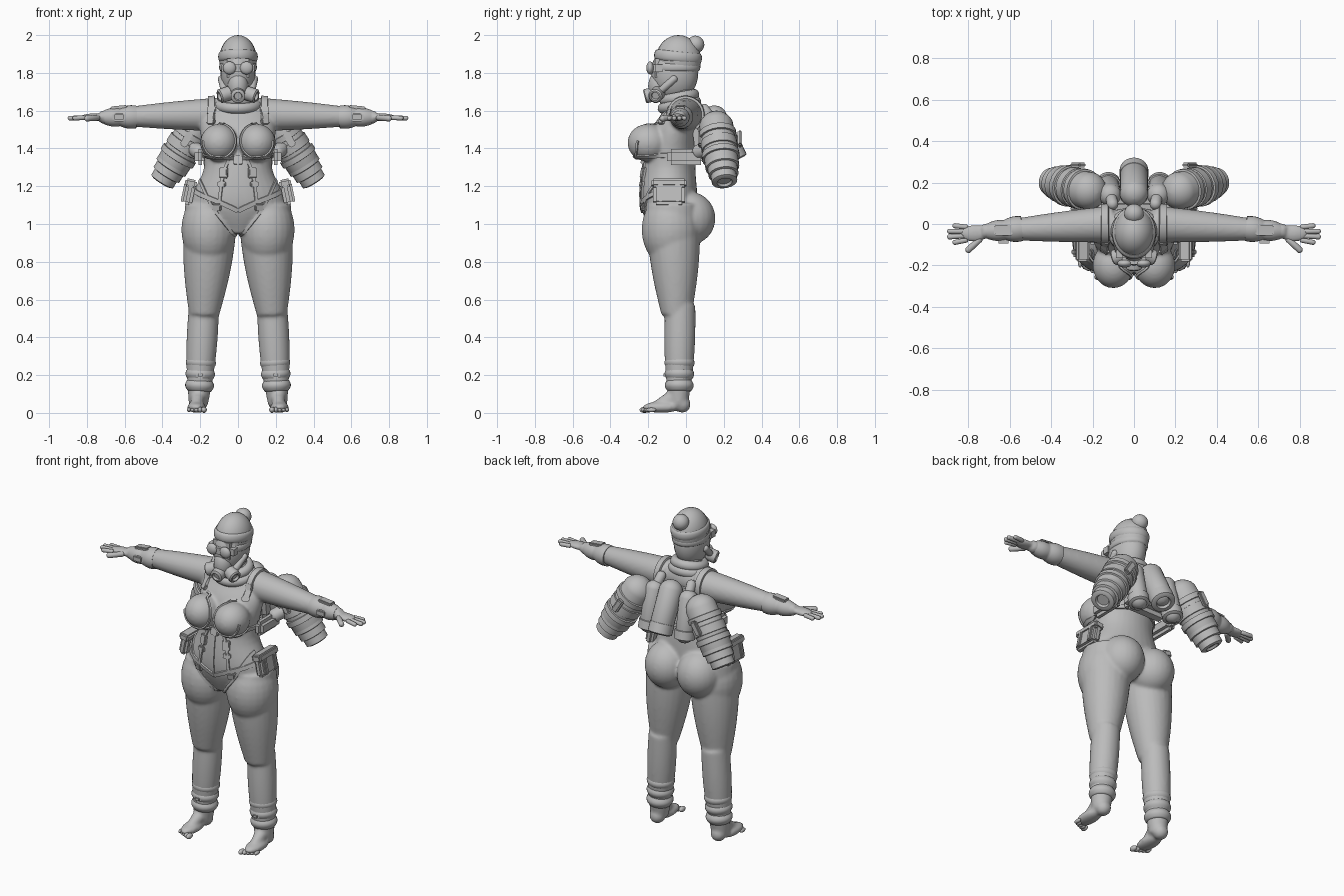
import bpy, bmesh, math
from math import sin, cos, pi, tau
from mathutils import Vector, Matrix
from mathutils.bvhtree import BVHTree

default_cube = bpy.data.objects.get("Cube")
if default_cube:
    bpy.data.objects.remove(default_cube)

grey = bpy.data.materials.new("clay grey")
grey.use_nodes = True
grey.diffuse_color = (.5, .5, .5, 1)
grey.node_tree.nodes["Principled BSDF"].inputs["Base Color"].default_value = grey.diffuse_color


def finish(name, bm, mirror=False, angle=40):
    bmesh.ops.recalc_face_normals(bm, faces=bm.faces)
    mesh = bpy.data.meshes.new(name)
    bm.to_mesh(mesh)
    bm.free()
    mesh.materials.append(grey)
    mesh.polygons.foreach_set("use_smooth", [True] * len(mesh.polygons))
    mesh.set_sharp_from_angle(angle=math.radians(angle))
    part = bpy.data.objects.new(name, mesh)
    bpy.context.collection.objects.link(part)
    if mirror:
        part.modifiers.new("mirror", 'MIRROR')
    return part


def spline(points, steps=6):
    """Catmull-Rom curve through points of any dimension."""
    points = [Vector(p) for p in points]
    padded = [points[0]] + points + [points[-1]]
    curve = []
    for before, start, end, after in zip(padded, padded[1:], padded[2:], padded[3:]):
        for step in range(steps):
            t = step / steps
            slope_in, slope_out = (end - before) / 2, (after - start) / 2
            smooth = t * t * (3 - 2 * t)
            curve.append(start.lerp(end, smooth) + slope_in * t * (1 - t) ** 2 - slope_out * t * t * (1 - t))
    return curve + [points[-1]]


def skin(bm, rings, closed=False):
    loops = [[bm.verts.new(point) for point in ring] for ring in rings]
    following = loops[1:] + loops[:1] if closed else loops[1:]
    for low, high in zip(loops, following):
        for i in range(len(low)):
            bm.faces.new((low[i - 1], low[i], high[i], high[i - 1]))
    if not closed:
        bm.faces.new(loops[0])
        bm.faces.new(loops[-1])


def circle(count):
    return [(cos(tau * i / count), sin(tau * i / count)) for i in range(count)]


def lathe(bm, start, end, profile, sides=24):
    """Turned shape along a line; profile holds (fraction of length, radius)."""
    start, end = Vector(start), Vector(end)
    turn = (end - start).to_track_quat('Z', 'Y')
    skin(bm, [[start.lerp(end, t) + turn @ Vector((radius * c, radius * s, 0)) for c, s in circle(sides)]
              for t, radius in profile])


def limb(bm, start, end, first, last, bulge=0, folds=1, steps=24):
    """Tapered form, swollen once or in several folds."""
    ts = [i / steps for i in range(steps + 1)]
    lathe(bm, start, end, [(t, first + (last - first) * t + bulge * abs(sin(pi * folds * t))) for t in ts])


def capsule(bm, start, end, radius):
    cap = radius / (Vector(end) - Vector(start)).length
    arc = [(cap - cap * cos(a), radius * sin(a)) for a in [pi * k / 12 + .02 for k in range(6)]]
    lathe(bm, start, end, arc + [(1 - t, r) for t, r in reversed(arc)])


def drum(bm, start, end, radius):
    """Rounded canister with a hollow far end."""
    shape = ((0, .1), (0, .8), (.1, 1), (.9, 1), (1, .8), (1, .6), (.8, .5), (.8, .1))
    lathe(bm, start, end, [(t, scale * radius) for t, scale in shape])


def ball(bm, centre, radii):
    place = Matrix.Translation(centre) @ Matrix.Diagonal((*radii, 1))
    bmesh.ops.create_uvsphere(bm, u_segments=24, v_segments=16, radius=1, matrix=place)


def box(bm, centre, size, turn=Matrix(), bevel=.01):
    place = Matrix.Translation(centre) @ turn @ Matrix.Diagonal((*size, 1))
    verts = bmesh.ops.create_cube(bm, size=1, matrix=place)["verts"]
    edges = list({edge for vert in verts for edge in vert.link_edges})
    bmesh.ops.bevel(bm, geom=edges, offset=bevel, segments=2, affect='EDGES')


def roll(bm, centre, wide, deep, tube, height, tilt=0):
    """Closed elliptic roll of cloth or rubber, pitched about x."""
    place = Matrix.Translation(centre) @ Matrix.Rotation(tilt, 4, 'X')
    skin(bm, [[place @ Vector(((wide + tube * u) * c, (deep + tube * u) * s, height * v)) for u, v in circle(12)]
              for c, s in circle(40)], closed=True)


# Body: overlapping forms fused into one smooth skin
bm = bmesh.new()
torso = ((.95, -.08, .1, .1), (1.1, -.09, .25, .15), (1.3, -.09, .18, .14),
         (1.5, -.06, .2, .12), (1.6, -.02, .17, .1), (1.7, -.02, .07, .06), (1.75, -.04, .06, .05))
skin(bm, [[(wide * c, y + deep * s, z) for c, s in circle(32)] for z, y, wide, deep in spline(torso)])
for side in (-1, 1):
    hip, knee, ankle = (side * .14, -.07, 1.1), (side * .18, -.05, .52), (side * .21, -.04, .04)
    limb(bm, hip, knee, .14, .08, .02)
    limb(bm, (side * .18, -.03, .57), ankle, .08, .05, .014)
    ball(bm, (side * .155, -.08, .97), (.145, .155, .2))
    ball(bm, (side * .11, .02, 1.03), (.13, .136, .14))
    ball(bm, (side * .1, -.2, 1.43), (.1, .11, .1))
    ball(bm, (side * .21, -.02, .045), (.045, .045, .045))
    ball(bm, (side * .22, -.13, .03), (.05, .1, .03))
    limb(bm, (side * .21, -.05, .09), (side * .22, -.18, .03), .045, .02)
    limb(bm, (side * .1, 0, 1.58), (side * .73, -.035, 1.565), .09, .034, .006)
    ball(bm, (side * .77, -.045, 1.565), (.07, .042, .02))
body = finish("body", bm, angle=180)
fuse = body.modifiers.new("fuse", 'REMESH')
fuse.voxel_size = .009
fuse.use_smooth_shade = True
soften = body.modifiers.new("soften", 'SMOOTH')
soften.iterations = 8
bpy.context.view_layer.update()
surface = BVHTree.FromObject(body, bpy.context.evaluated_depsgraph_get())


def touch(centre, outward):
    """Point and normal of the body met when looking in from outside."""
    centre, outward = Vector(centre), Vector(outward)
    hit = surface.ray_cast(centre + outward, -outward)
    return hit[:2] if hit[0] else surface.find_nearest(centre)[:2]


def on_front(*pairs):
    return [touch((x, 0, z), (0, -1, 0)) for x, z in spline(pairs)]


def around(z, rise, sweep):
    """Hits on a band that runs from the front midline round the side."""
    return [touch((0, -.08, z + rise * t), (sin(sweep * t), -cos(sweep * t), 0)) for t in [k / 20 for k in range(21)]]


def strap(bm, hits, width, thick=.008):
    rings = []
    for i, (point, normal) in enumerate(hits):
        along = hits[min(i + 1, len(hits) - 1)][0] - hits[max(i - 1, 0)][0]
        half = along.cross(normal).normalized() * width / 2
        base, crown = point - normal * thick, point + normal * thick
        rings.append([base - half, base + half, crown + half * .8, crown - half * .8])
    skin(bm, rings)


def buckle(bm, hit, width, height):
    point, normal = hit
    box(bm, point, (width, height, .03), normal.to_track_quat('Z', 'Y').to_matrix().to_4x4(), .005)


# Fingers and toes
bm = bmesh.new()
for spread in (-1.5, -.5, .5, 1.5):
    capsule(bm, (.8, spread * .02 - .046, 1.563), (.905 - .013 * spread ** 2, spread * .028 - .049, 1.56), .0125)
capsule(bm, (.735, -.065, 1.563), (.81, -.135, 1.558), .016)
finish("fingers", bm, mirror=True)
bm = bmesh.new()
for toe in range(5):
    shrink = 1 - toe * .07
    ball(bm, (.18 + toe * .02, toe * .009 - .22, .016), (.015 * shrink, .026, .016 * shrink))
finish("toes", bm, mirror=True)

# Wrist cuffs and ankle warmers
bm = bmesh.new()
limb(bm, (.54, -.022, 1.567), (.71, -.036, 1.565), .06, .036, .007, folds=2)
box(bm, (.63, -.03, 1.616), (.09, .05, .02), Matrix.Rotation(.1, 4, 'Y'), .006)
box(bm, (.63, -.083, 1.566), (.07, .02, .045))
finish("wrist_cuff", bm, mirror=True, angle=60)
bm = bmesh.new()
limb(bm, (.205, -.036, .115), (.195, -.034, .295), .062, .067, .014, folds=3)
box(bm, (.2, -.11, .2), (.045, .02, .035))
finish("ankle_warmer", bm, mirror=True, angle=70)

# Head, knitted hat and bobble
bm = bmesh.new()
ball(bm, (0, -.06, 1.8), (.093, .125, .15))
finish("head", bm)
bm = bmesh.new()
ball(bm, (0, -.04, 1.87), (.1, .12, .13))
roll(bm, (0, -.042, 1.885), .092, .114, .013, .028, -.1)
finish("knitted_hat", bm)
bm = bmesh.new()
ball(bm, (0, .05, 1.95), (.047, .047, .047))
finish("hat_bobble", bm)

# Goggles and breathing mask
bm = bmesh.new()
box(bm, (0, -.145, 1.825), (.175, .1, .1), bevel=.03)
roll(bm, (0, -.05, 1.83), .092, .118, .008, .02)
for side in (-1, 1):
    ball(bm, (side * .045, -.19, 1.826), (.035, .02, .034))
finish("goggles", bm)
bm = bmesh.new()
ball(bm, (0, -.14, 1.73), (.055, .06, .08))
drum(bm, (0, -.16, 1.69), (0, -.22, 1.675), .038)
for side in (-1, 1):
    drum(bm, (side * .04, -.145, 1.695), (side * .1, -.165, 1.675), .038)
    capsule(bm, (side * .07, -.14, 1.7), (side * .09, -.05, 1.78), .02)
finish("breathing_mask", bm)

# Rolled collar
bm = bmesh.new()
for layer in range(2):
    roll(bm, (0, -.035, 1.63 + layer * .04), .1 - layer * .016, .09 - layer * .01, .027, .029, .2)
finish("collar", bm)

# Suit seams and harness
bm = bmesh.new()
strap(bm, on_front((.015, .94), (.07, 1), (.14, 1.1), (.2, 1.23)), .02)
strap(bm, around(1.07, .12, pi / 2), .03)
strap(bm, around(1.35, .03, pi - .02), .028)
strap(bm, on_front(*[(.1 + .085 * cos(a), 1.44 + .09 * sin(a)) for a in [pi * k / 8 for k in range(4, 17)]]), .014)
strap(bm, on_front((.05, 1.34), (.08, 1.25), (.1, 1.1)), .02)
strap(bm, [touch((.14, -.03, 1.5), (0, -cos(a), sin(a))) for a in [pi * k / 24 for k in range(3, 24)]], .042, .013)
finish("suit_straps", bm, mirror=True, angle=30)
bm = bmesh.new()
for x, z, height in ((.14, 1.6, .045), (.14, 1.54, .03), (.075, 1.27, .06), (.085, 1.21, .03), (.11, 1.09, .04)):
    buckle(bm, touch((x, 0, z), (0, -1, 0)), .045, height)
finish("strap_buckles", bm, mirror=True, angle=30)
bm = bmesh.new()
seam = on_front((0, 1.34), (0, 1.2), (0, 1.08))
buckle(bm, seam[0], .05, .05)
strap(bm, seam, .014, .005)
finish("chest_clasp", bm, angle=30)

# Hip pouches with flap and straps
bm = bmesh.new()
lean = Matrix.Rotation(-.2, 4, 'Y')
box(bm, (.258, -.09, 1.165), (.05, .17, .13), lean, .015)
box(bm, (.25, -.09, 1.215), (.062, .184, .045), lean)
for y in (-.135, -.045):
    box(bm, (.286, y, 1.165), (.016, .025, .1), lean, .005)
finish("hip_pouch", bm, mirror=True)

# Side arms linking the pack to the harness
bm = bmesh.new()
box(bm, (.2, 0, 1.355), (.06, .2, .085), bevel=.02)
capsule(bm, (.19, .04, 1.37), (.26, .16, 1.42), .04)
capsule(bm, (.1, .13, 1.47), (.26, .17, 1.46), .035)
finish("pack_arm", bm, mirror=True)

# Back plate and tanks
bm = bmesh.new()
box(bm, (0, .09, 1.45), (.28, .1, .24), Matrix.Rotation(.12, 4, 'X'), .03)
finish("back_plate", bm)
bm = bmesh.new()
capsule(bm, (0, .12, 1.62), (0, .26, 1.34), .07)
drum(bm, (0, .23, 1.4), (0, .26, 1.335), .07)
finish("centre_tank", bm)
bm = bmesh.new()
capsule(bm, (.115, .13, 1.59), (.125, .2, 1.29), .055)
capsule(bm, (.113, .14, 1.55), (.1, .08, 1.63), .028)
drum(bm, (.122, .18, 1.37), (.124, .194, 1.31), .06)
finish("small_tank", bm, mirror=True)

# Angled thrusters: domed shell, bands and nozzle along one axis
bm = bmesh.new()
top, nozzle = Vector((.175, .15, 1.585)), Vector((.405, .205, 1.22))
capsule(bm, top, top.lerp(nozzle, .9), .093)
for begin, end, radius in ((.27, .36, .1), (.4, .54, .097), (.57, .66, .1), (.64, .8, .09), (.78, .9, .08), (.85, 1, .068)):
    drum(bm, top.lerp(nozzle, begin), top.lerp(nozzle, end), radius)
for y in (.075, .285):
    box(bm, (.27, y, 1.45), (.04, .025, .09), Matrix.Rotation(-.56, 4, 'Y'), .007)
finish("thruster", bm, mirror=True, angle=35)
